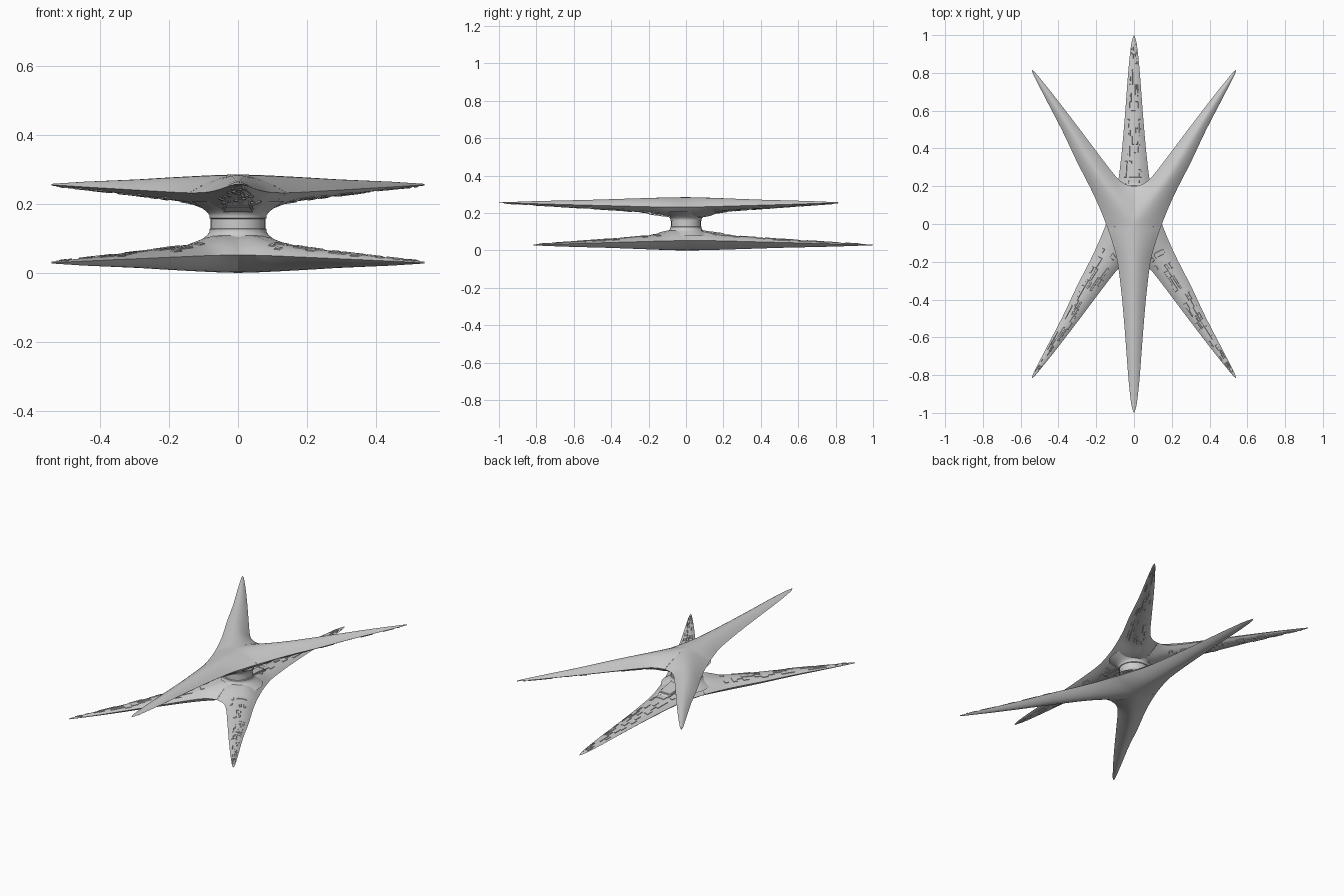
import bpy, bmesh, math, random
from mathutils import Vector, Matrix

if "Cube" in bpy.data.objects:
    bpy.data.objects.remove(bpy.data.objects["Cube"])

random.seed(4)
MID = 0.1425          # height of the mirror plane between the two stars
ROWS, COLS = 36, 12   # grid along / across one arm

# Profiles by distance from the centre
RIDGE = [(0, .285), (.12, .283), (.25, .279), (.5, .271), (.8, .264), (1, .257)]
RIM = [(0, .230), (.15, .232), (.4, .239), (.7, .247), (1, .256)]
KEEL = [(0, .168), (.1, .178), (.2, .201), (.4, .217), (.7, .236), (1, .254)]

# Half outlines of the arms: (distance along arm, offset sideways)
FRONT = [(.02, .14), (.11, .111), (.21, .086), (.4, .063), (.6, .046),
         (.8, .031), (.92, .019), (.975, .010), (1, 0)]
OUTER = [(.061, .128), (.166, .106), (.28, .088), (.44, .070), (.62, .044),
         (.79, .026), (.90, .014), (.955, .007), (.978, 0)]
INNER = [(.167, .110), (.205, .076), (.27, .058), (.44, .046), (.62, .035),
         (.79, .023), (.90, .013), (.955, .007), (.978, 0)]


def lookup(table, r):
    for (a, za), (b, zb) in zip(table, table[1:]):
        if r <= b:
            return za + (zb - za) * (r - a) / (b - a)
    return table[-1][1]


def spline(pts, t):
    """Smooth curve through the given points, t from 0 to 1."""
    n = len(pts) - 1
    i = min(int(t * n), n - 1)
    f = t * n - i
    p = [Vector(pts[max(0, min(n, k))]) for k in (i - 1, i, i + 1, i + 2)]
    return .5 * (2 * p[1] + (p[2] - p[0]) * f
                 + (2 * p[0] - 5 * p[1] + 4 * p[2] - p[3]) * f ** 2
                 + (3 * p[1] - p[0] - 3 * p[2] + p[3]) * f ** 3)


def arm_point(tip, left, right, t, v, ridge, power):
    """Point on an arm: t runs to the tip, v from left edge to right edge."""
    along = Vector(tip).normalized()
    side = Vector((along.y, -along.x))
    l, r = spline(left, t), spline(right, t)
    le = along * l.x - side * l.y
    re = along * r.x + side * r.y
    c = (le + re) / 2 if t > 0 else Vector((0, 0))
    blend = min(1, t / .3)
    c = Vector(tip) * t * (1 - blend) + ((le + re) / 2) * blend if t > 0 else c
    edge = re if v > 0 else le
    p = c.lerp(edge, abs(v))
    zr, ze = lookup(ridge, c.length), lookup(RIM, edge.length)
    return (p.x, p.y, ze + (zr - ze) * (1 - abs(v) ** power))


ARMS = [((0, -1), FRONT, FRONT),
        ((.54, .815), INNER, OUTER),
        ((-.54, .815), OUTER, INNER)]


def finish(name, bm, flip, angle=35):
    if flip:   # lower half is the upper half turned over about the x axis
        centre = Matrix.Translation((0, 0, MID))
        bm.transform(centre @ Matrix.Rotation(math.pi, 4, 'X') @ centre.inverted())
    me = bpy.data.meshes.new(name)
    bm.to_mesh(me)
    bm.free()
    ob = bpy.data.objects.new(name, me)
    bpy.context.collection.objects.link(ob)
    bpy.ops.object.select_all(action='DESELECT')
    ob.select_set(True)
    bpy.context.view_layer.objects.active = ob
    bpy.ops.object.shade_smooth_by_angle(angle=math.radians(angle))
    return ob


def star_shell(name, table, power, under, flip):
    bm = bmesh.new()
    panels = []
    for tip, left, right in ARMS:
        grid = [[bm.verts.new(arm_point(tip, left, right, i / ROWS,
                                        2 * j / COLS - 1, table, power))
                 for j in range(COLS + 1)] for i in range(ROWS + 1)]
        for i in range(ROWS):
            for j in range(COLS):
                q = [grid[i][j], grid[i][j + 1], grid[i + 1][j + 1], grid[i + 1][j]]
                f = bm.faces.new(q if not under else q[::-1])
                if f.normal_update() or (f.normal.z < 0) != under:
                    f.normal_flip()
                if under and 5 < i < ROWS - 6 and 1 < j < COLS - 2 and random.random() < .3:
                    panels.append(f)
    # raised hull plates on the underside
    if panels:
        bmesh.ops.remove_doubles(bm, verts=bm.verts[:], dist=.0003)
        panels = [f for f in panels if f.is_valid]
        bmesh.ops.inset_region(bm, faces=panels, thickness=.0015, depth=.003)
    else:
        bmesh.ops.remove_doubles(bm, verts=bm.verts[:], dist=.0003)
    return finish(name, bm, flip)


def docking_bay(name, flip):
    """Tapered block under the front arm, against the hub."""
    bm = bmesh.new()
    bmesh.ops.create_cube(bm, size=1)
    for v in bm.verts:
        low = v.co.z < 0
        front = v.co.y < 0
        v.co = ((.045 if low else .036) * (1 if v.co.x > 0 else -1) * (.85 if front else 1.1),
                (-.20 if low else -.245) if front else -.05,
                (.192 if front else .172) if low else .222)
    bmesh.ops.bevel(bm, geom=bm.edges[:], offset=.005, segments=2, affect='EDGES')
    finish(name, bm, flip)


for label, flip in (("upper", False), ("lower", True)):
    star_shell(label + "_star_hull", RIDGE, 1.7, False, flip)
    star_shell(label + "_star_underside", KEEL, 2.2, True, flip)
    docking_bay(label + "_docking_bay", flip)

# Waisted hub joining the two stars
half = [(.079, .0), (.079, .014), (.083, .016), (.083, .024), (.088, .032),
        (.100, .042), (.118, .054), (.135, .066)]
profile = [(r, MID - h) for r, h in half[::-1]] + [(r, MID + h) for r, h in half[1:]]
bm = bmesh.new()
SIDES = 48
rings = [[bm.verts.new((r * math.cos(a), r * math.sin(a), z))
          for a in (2 * math.pi * k / SIDES for k in range(SIDES))] for r, z in profile]
for lo, hi in zip(rings, rings[1:]):
    for k in range(SIDES):
        n = (k + 1) % SIDES
        bm.faces.new((lo[k], lo[n], hi[n], hi[k]))
finish("central_hub", bm, False)
